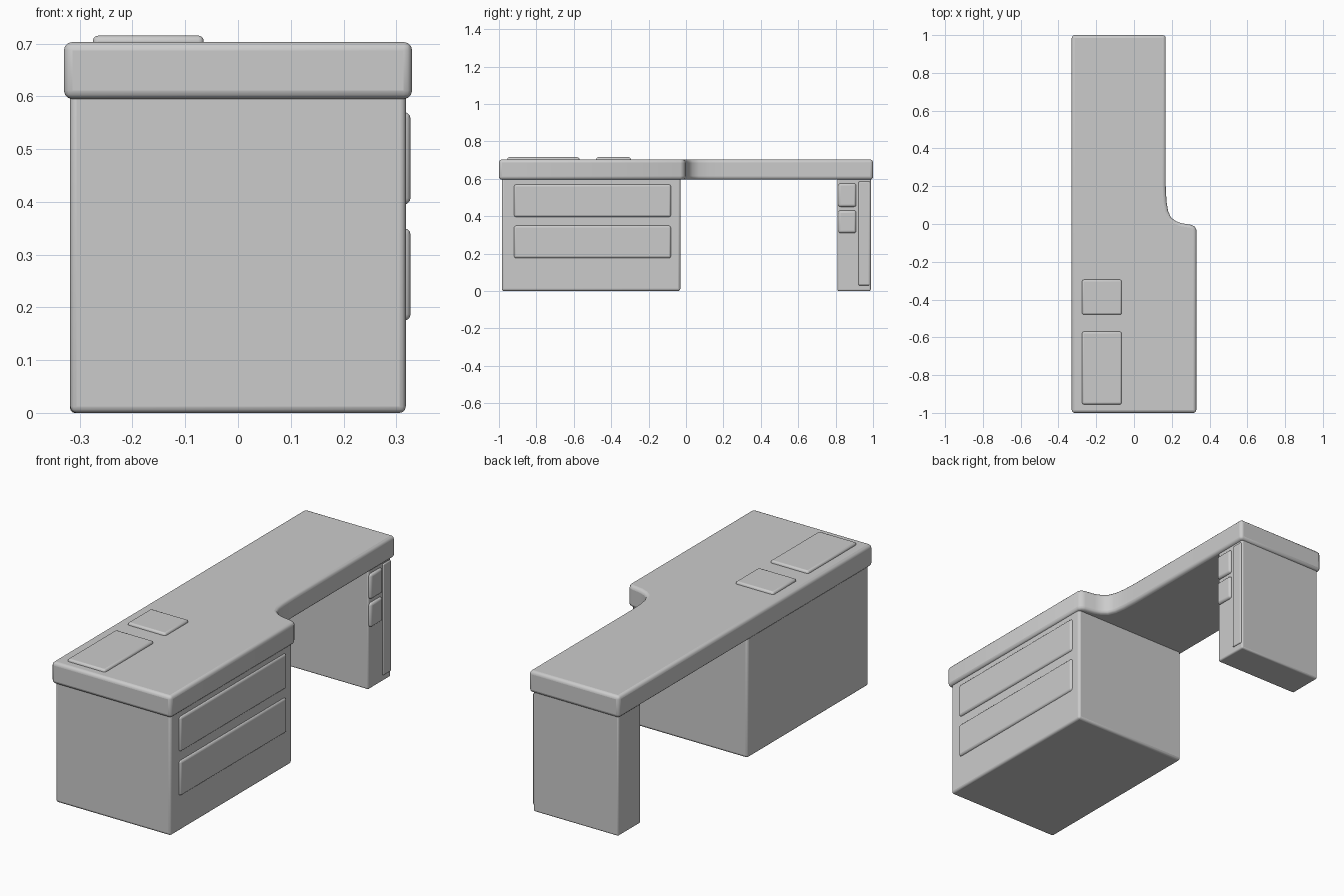
import bpy, bmesh, math

if "Cube" in bpy.data.objects:
    bpy.data.objects.remove(bpy.data.objects["Cube"])


def prism(name, outline, z0, z1, bevel, segments=3, limit=30):
    """Extrude a plan outline upward and round its edges."""
    bm = bmesh.new()
    face = bm.faces.new([bm.verts.new((x, y, z0)) for x, y in outline])
    ext = bmesh.ops.extrude_face_region(bm, geom=[face])
    for v in ext["geom"]:
        if isinstance(v, bmesh.types.BMVert):
            v.co.z = z1
    bmesh.ops.recalc_face_normals(bm, faces=bm.faces)
    mesh = bpy.data.meshes.new(name)
    bm.to_mesh(mesh)
    bm.free()
    obj = bpy.data.objects.new(name, mesh)
    bpy.context.collection.objects.link(obj)
    mod = obj.modifiers.new("rounding", "BEVEL")
    mod.width = bevel
    mod.segments = segments
    mod.limit_method = "ANGLE"
    mod.angle_limit = math.radians(limit)
    bpy.ops.object.select_all(action="DESELECT")
    obj.select_set(True)
    bpy.context.view_layer.objects.active = obj
    bpy.ops.object.shade_smooth_by_angle(angle=math.radians(40))
    return obj


def box(name, x, y, z, bevel, segments=3):
    outline = [(x[0], y[0]), (x[1], y[0]), (x[1], y[1]), (x[0], y[1])]
    return prism(name, outline, z[0], z[1], bevel, segments)


# Stepped worktop: wide over the cabinet, swept in to a narrow span
sweep = [(0.30, -0.004), (0.25, 0.004), (0.22, 0.016), (0.195, 0.035),
         (0.18, 0.07), (0.172, 0.12), (0.168, 0.2)]
prism("worktop",
      [(-0.33, -1), (0.33, -1), (0.33, -0.03), (0.32, -0.012)] + sweep
      + [(0.168, 1), (-0.33, 1)], 0.595, 0.703, 0.016, 3, 50)

# Cabinet and end leg
box("cabinet", (-0.318, 0.318), (-0.985, -0.03), (0, 0.62), 0.012)
box("end_leg", (-0.318, 0.152), (0.81, 0.988), (0, 0.62), 0.008)

# Raised drawer fronts on the cabinet side
for name, z in (("upper", (0.395, 0.57)), ("lower", (0.175, 0.35))):
    box(name + "_drawer_front", (0.29, 0.327), (-0.92, -0.08), z, 0.012)

# Small drawers and tall strip on the leg end
for name, z in (("upper", (0.45, 0.575)), ("lower", (0.31, 0.43))):
    box(name + "_leg_drawer", (0.12, 0.164), (0.814, 0.91), z, 0.012)
box("leg_strip", (0.12, 0.158), (0.922, 0.982), (0.03, 0.585), 0.005)

# Low pads on the worktop
for name, y in (("front", (-0.955, -0.57)), ("rear", (-0.48, -0.295))):
    box(name + "_desk_pad", (-0.275, -0.065), y, (0.69, 0.715), 0.01)
